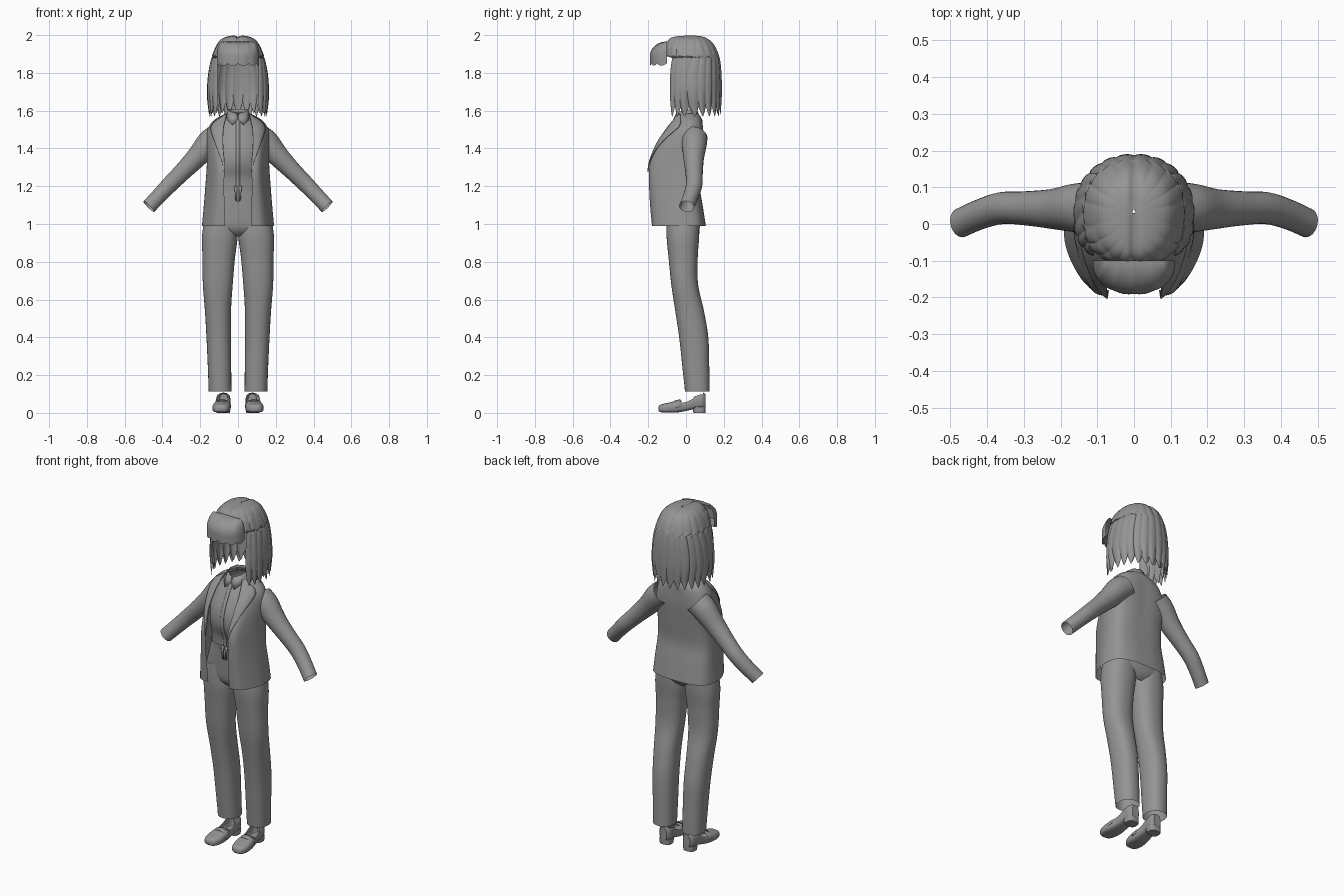
import bpy, bmesh, math
from mathutils import Vector
from math import sin, cos, pi

if "Cube" in bpy.data.objects:
    bpy.data.objects.remove(bpy.data.objects["Cube"])

grey = bpy.data.materials.new("plain_grey")
grey.diffuse_color = (0.3, 0.3, 0.3, 1)
grey.use_nodes = True
grey.node_tree.nodes["Principled BSDF"].inputs["Base Color"].default_value = grey.diffuse_color


def spline(table, t):
    """Catmull-Rom through rows of equal length, t in 0..1."""
    n = len(table) - 1
    i = min(int(t * n), n - 1)
    f = t * n - i
    a, b, c, d = (table[max(0, min(n, k))] for k in (i - 1, i, i + 1, i + 2))
    return [q + .5 * f * (r - p + f * (2 * p - 5 * q + 4 * r - s + f * (3 * (q - r) + s - p)))
            for p, q, r, s in zip(a, b, c, d)]


def grid(name, rows, closed=False, caps=(), mirror=False, angle=40, thick=0):
    """Skin rows of points into one smooth surface."""
    bm = bmesh.new()
    vs = [[bm.verts.new(p) for p in r] for r in rows]
    m = len(rows[0])
    for r, s in zip(vs, vs[1:]):
        for j in range(m if closed else m - 1):
            k = (j + 1) % m
            bm.faces.new((r[j], r[k], s[k], s[j]))
    for c in caps:
        bm.faces.new(vs[c])
    if mirror:
        g = bmesh.ops.duplicate(bm, geom=bm.verts[:] + bm.edges[:] + bm.faces[:])["geom"]
        for v in g:
            if isinstance(v, bmesh.types.BMVert):
                v.co.x *= -1
    bmesh.ops.remove_doubles(bm, verts=bm.verts[:], dist=1e-4)
    bmesh.ops.recalc_face_normals(bm, faces=bm.faces[:])
    me = bpy.data.meshes.new(name)
    bm.to_mesh(me)
    bm.free()
    me.materials.append(grey)
    ob = bpy.data.objects.new(name, me)
    bpy.context.collection.objects.link(ob)
    bpy.context.view_layer.objects.active = ob
    bpy.ops.object.select_all(action='DESELECT')
    ob.select_set(True)
    if thick:
        s = ob.modifiers.new("thickness", 'SOLIDIFY')
        s.thickness = thick
    bpy.ops.object.shade_smooth_by_angle(angle=math.radians(angle))
    return ob


def oval(z, cx, rx, yf, yb, n=2.0, seg=40):
    """Horizontal ring between front yf and back yb."""
    e, cy, ry = 2 / n, (yf + yb) / 2, (yb - yf) / 2
    f = lambda v: math.copysign(abs(v) ** e, v)
    return [(cx + rx * f(sin(2 * pi * k / seg)), cy - ry * f(cos(2 * pi * k / seg)), z)
            for k in range(seg)]


def tower(name, table, steps, n=2.0, **kw):
    """Stack of ovals: rows are z, cx, rx, front y, back y."""
    return grid(name, [oval(*spline(table, i / steps), n) for i in range(steps + 1)], True, **kw)


# --- jacket: half sections from the front edge round to the back centre
levels = [.99, 1.10, 1.20, 1.31, 1.42, 1.50, 1.55, 1.585]
halves = [
    [.068, -.18, .13, -.165, .18, -.08, .19, 0, .165, .07, .09, .10, 0, .105],
    [.07, -.19, .125, -.17, .17, -.08, .18, 0, .155, .06, .08, .085, 0, .088],
    [.075, -.195, .12, -.175, .162, -.08, .172, 0, .145, .05, .08, .07, 0, .073],
    [.07, -.193, .115, -.175, .155, -.08, .165, 0, .145, .055, .08, .078, 0, .08],
    [.078, -.152, .12, -.13, .155, -.06, .165, .01, .145, .07, .08, .088, 0, .088],
    [.076, -.10, .12, -.08, .15, -.03, .16, .02, .13, .07, .07, .088, 0, .088],
    [.066, -.06, .09, -.045, .12, -.01, .125, .03, .10, .065, .05, .082, 0, .086],
    [.055, -.035, .06, -.02, .066, 0, .066, .025, .055, .045, .03, .06, 0, .065]]
body = [[z] + h for z, h in zip(levels, halves)]


def jacket_at(u, v):
    s = spline(body, v)
    x, y = spline([s[i:i + 2] for i in range(1, 15, 2)], u)
    return Vector((max(x, 0), y, s[0]))


grid("jacket", [[jacket_at(i / 30, j / 42) for i in range(31)] for j in range(43)], mirror=True)

# lapels: strips lying on the jacket front, tapering to the button point
rows = []
for j in range(25):
    t = j / 24
    v = .38 + .58 * t
    w = .01 + .30 * min(1, t / .62) ** 1.1 * (1 if t < .75 else 1 - 1.6 * (t - .75))
    rows.append([jacket_at(w * i / 6, v) + Vector((.002, -.007, .003)) for i in range(7)])
grid("lapels", rows, mirror=True, thick=.005)

# --- sleeves: x, y, z of the centre line and radius, open at the wrist
sleeve = [[.105, .045, 1.465, .070], [.155, .043, 1.425, .068], [.22, .040, 1.352, .056],
          [.29, .042, 1.28, .048], [.36, .043, 1.21, .044], [.42, .026, 1.147, .041],
          [.472, .003, 1.092, .040]]
rows = []
for i in range(31):
    x, y, z, r = spline(sleeve, i / 30)
    a, b = Vector((.70, 0, .71)), Vector((.12, 1, -.12))
    rows.append([Vector((x, y, z)) + r * (a * cos(k * pi / 12) + b * .98 * sin(k * pi / 12))
                 for k in range(24)])
grid("sleeves", rows, True, mirror=True)

# --- shirt, placket, collar and waist tie
shirt = [[1.16, 0, .135, -.115, .05], [1.24, 0, .135, -.12, .05], [1.32, 0, .135, -.145, .055],
         [1.40, 0, .135, -.14, .065], [1.48, 0, .12, -.105, .07], [1.54, 0, .09, -.068, .068],
         [1.58, 0, .055, -.05, .055]]
tower("shirt", shirt, 28)
grid("placket", [[(x, spline(shirt, j / 20)[3] - .004, spline(shirt, j / 20)[0])
                  for x in (-.01, 0, .01)] for j in range(1, 20)], thick=.003)
grid("collar", [[(.0, -.066, 1.555), (.03, -.082, 1.525), (.055, -.055, 1.55), (.066, .0, 1.575),
                 (.045, .05, 1.58), (0, .068, 1.58)],
                [(.005, -.052, 1.585), (.02, -.05, 1.59), (.042, -.03, 1.597), (.052, .0, 1.605),
                 (.036, .04, 1.61), (0, .056, 1.61)]], mirror=True, thick=.004)
tower("waistband", [[1.175, 0, .138, -.122, .052], [1.20, 0, .138, -.124, .052]], 2)
grid("waist_tie", [[(.004, -.126, 1.20), (.02, -.128, 1.20)], [(.006, -.132, 1.17), (.017, -.132, 1.17)],
                   [(.004, -.128, 1.12), (.014, -.128, 1.125)]], mirror=True, thick=.005)

# --- trousers: hips plus two legs with open hems
tower("trouser_hips", [[.935, 0, .05, -.06, .04], [.955, 0, .12, -.085, .06], [.99, 0, .182, -.102, .075],
                       [1.06, 0, .175, -.108, .08], [1.12, 0, .155, -.112, .065],
                       [1.19, 0, .136, -.115, .05]], 24, n=2.3)
tower("trouser_legs", [[.113, .095, .060, -.005, .125], [.25, .098, .062, -.02, .123],
                       [.40, .102, .065, -.036, .118], [.54, .106, .069, -.057, .095],
                       [.68, .107, .079, -.078, .064], [.82, .102, .086, -.092, .062],
                       [.94, .096, .094, -.103, .070], [1.06, .09, .080, -.100, .07]],
      40, n=2.3, mirror=True)

# --- shoes: sections along the foot: y, half width, bottom, top
foot = [[-.146, .012, .012, .030], [-.135, .034, .004, .044], [-.10, .047, .002, .052],
        [-.05, .047, .002, .064], [0, .041, .010, .070], [.05, .038, .022, .098],
        [.085, .036, .024, .108], [.104, .022, .028, .10]]
rows = []
for i in range(29):
    y, w, b, t = spline(foot, i / 28)
    ring = []
    for k in range(24):
        c, s = cos(k * pi / 12), sin(k * pi / 12)
        q = math.copysign(abs(s) ** (.8 if s > 0 else .45), s)
        ring.append((.082 - .06 * y + w * math.copysign(abs(c) ** .7, c), y, (b + t) / 2 + (t - b) / 2 * q))
    rows.append(ring)
shoes = grid("shoes", rows, True, caps=(0, -1), mirror=True)
bm = bmesh.new()
bm.from_mesh(shoes.data)
# foot opening
hole = [f for f in bm.faces if f.normal.z > .55 and -.02 < f.calc_center_median().y < .092]
bmesh.ops.delete(bm, geom=hole, context='FACES')
bm.to_mesh(shoes.data)
bm.free()
tower("heels", [[0, .077, .034, .040, .102], [.032, .077, .036, .034, .104]], 1, n=3, caps=(0, -1), mirror=True)
grid("shoe_straps", [[(.084 + .048 * cos(a), y, .028 + .041 * sin(a) + .2 * (y + .045))
                      for a in [pi * k / 12 for k in range(13)]] for y in (-.06, -.03)],
     mirror=True, thick=.004)

# --- hair: bob with a face opening, ragged tips and a centre parting
bob = [[1.60, .152, -.11, .183], [1.70, .164, -.11, .19], [1.80, .157, -.11, .188],
       [1.88, .140, -.11, .178], [1.94, .117, -.108, .155], [1.975, .092, -.095, .125],
       [1.993, .055, -.06, .09], [2.0, .004, .03, .04]]


def bob_rows(scale, locks, dip, shift, low, start, top):
    rows, seg = [], 96
    for j in range(41):
        v = top * j / 40
        z, rx, yf, yb = spline(bob, v)
        n = 2.7 if z < 1.95 else 2.3
        a0 = max(start, math.asin(min(1, .112 / rx) ** (n / 2))) if z < 1.89 else start
        row = []
        for k in range(seg + 1):
            a = a0 + (pi - a0) * k / seg
            ph = (locks * k / seg + shift) % 1
            e = 2 / (n if a < pi / 2 else 2.15)
            r = scale * (.975 + .03 * sin(pi * ph) ** .6)
            cy = .03
            c = cos(a)
            x = r * rx * abs(sin(a)) ** e
            y = cy - r * ((cy - yf) if c > 0 else (yb - cy)) * math.copysign(abs(c) ** e, c)
            tip = low + dip * abs(2 * ph - 1) ** 1.3
            zz = tip + (z - 1.6) * (2.0 - tip) / .4 if v < .5 else z
            if v < .5:
                f = min(1, v / .3)
                zz = (tip + (z - 1.6) * 1.0) * (1 - f) + z * f
            zz -= .009 * math.exp(-(x / .012) ** 2) * (z > 1.9) + (1 - scale) * .2
            row.append((x if a < pi - 1e-6 else 0, y, zz))
        rows.append(row)
    return rows


grid("hair_bob", bob_rows(1, 9, .055, 0, 1.568, 0, 1), mirror=True, angle=50)
grid("hair_under_layer", bob_rows(.92, 7, .06, .5, 1.60, 1.0, .6), mirror=True, angle=50)

# --- fringe: bulging front shell with notched lower edge
rows = []
for j in range(19):
    t = j / 18
    s = cos(max(0, (t - .35) / .65) * pi / 2)
    row = []
    for k in range(49):
        a = -pi / 2 + pi * k / 48
        ph = abs((6 * k / 48) % 1 * 2 - 1)
        z = 1.838 + .012 * ph ** 2 * (1 - t) + .127 * (t if t < .35 else .35 + .65 * sin((t - .35) / .65 * pi / 2))
        row.append((.112 * sin(a) * (.72 + .28 * s), -.10 - .093 * cos(a) ** .8 * s * (1 - .025 * ph), z))
    rows.append(row)
grid("fringe", rows, angle=50)
grid("fringe_underside", [[(x, y * f - .10 * (1 - f), 1.85) for x, y, z in rows[0]] for f in (.97, 0)])
